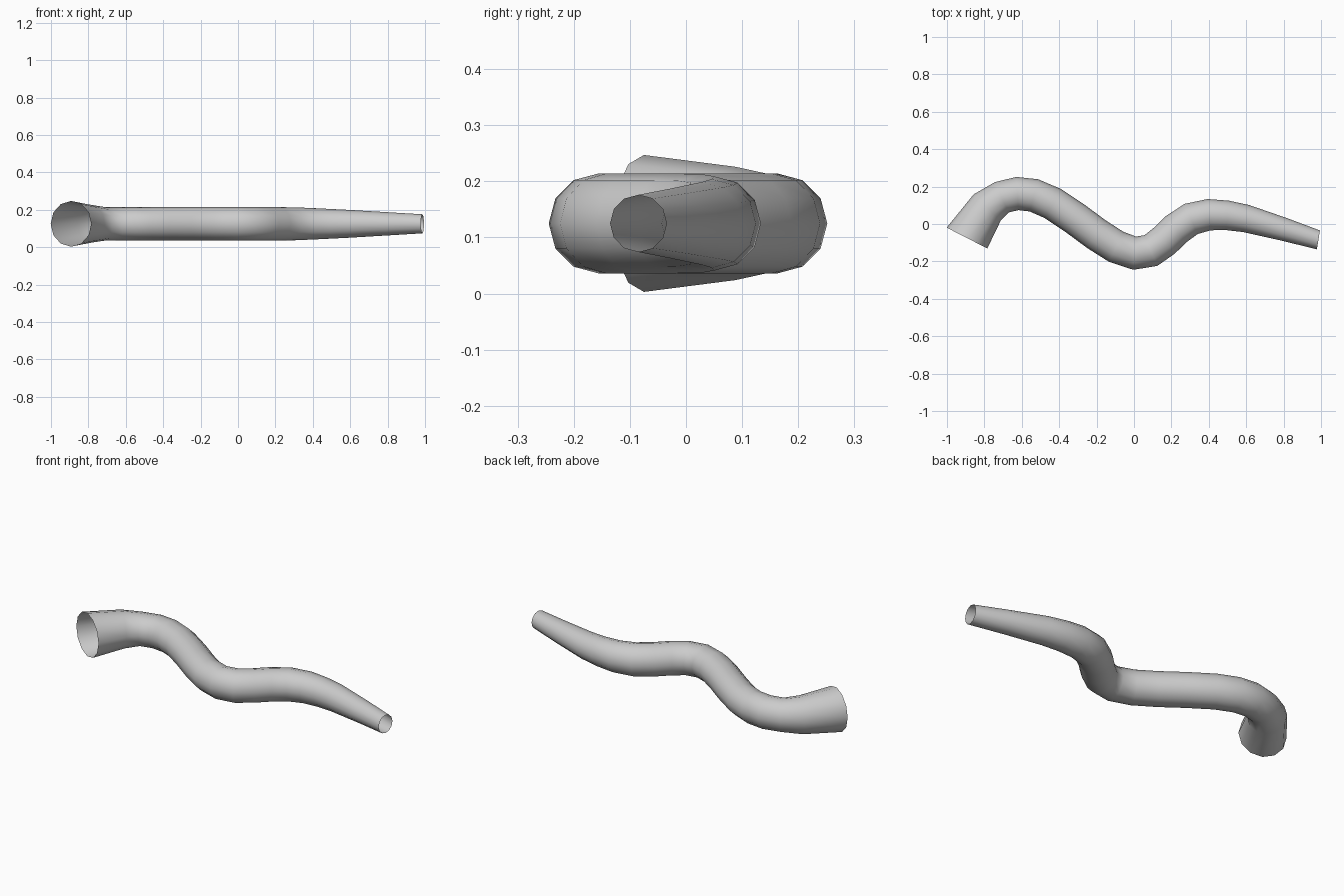
import bpy, bmesh, math
from mathutils import Vector

if "Cube" in bpy.data.objects:
    bpy.data.objects.remove(bpy.data.objects["Cube"])

SIDES = 12
MID_Z = 0.125

# Centre line of the pipe: x, y, radius
path = [
    (-0.893, -0.075, 0.122), (-0.785, 0.088, 0.101), (-0.707, 0.143, 0.089),
    (-0.623, 0.163, 0.089), (-0.535, 0.153, 0.089), (-0.435, 0.110, 0.089),
    (-0.315, 0.030, 0.089), (-0.200, -0.055, 0.089), (-0.095, -0.122, 0.089),
    (0.004, -0.156, 0.089), (0.090, -0.142, 0.089), (0.160, -0.091, 0.089),
    (0.225, -0.028, 0.089), (0.305, 0.027, 0.088), (0.402, 0.050, 0.084),
    (0.500, 0.046, 0.079), (0.600, 0.029, 0.074), (0.800, -0.028, 0.062),
    (0.986, -0.085, 0.051),
]
# Facing of the two open mouths
start_dir, end_dir = Vector((0.11, 0.215)), Vector((0.1, -0.016))

bm = bmesh.new()
rings = []
for i, (x, y, r) in enumerate(path):
    if i == 0:
        t = start_dir.normalized()
    elif i == len(path) - 1:
        t = end_dir.normalized()
    else:
        here = Vector((x, y))
        t = ((here - Vector(path[i - 1][:2])).normalized()
             + (Vector(path[i + 1][:2]) - here).normalized()).normalized()
    ring = []
    for k in range(SIDES):
        a = 2 * math.pi * k / SIDES
        side = r * math.cos(a)
        ring.append(bm.verts.new((x - t.y * side, y + t.x * side,
                                  MID_Z + r * math.sin(a))))
    rings.append(ring)

# Skin between rings, both ends stay open
for a, b in zip(rings, rings[1:]):
    for k in range(SIDES):
        n = (k + 1) % SIDES
        bm.faces.new((a[k], a[n], b[n], b[k])).smooth = True
bmesh.ops.recalc_face_normals(bm, faces=bm.faces)

mesh = bpy.data.meshes.new("winding_pipe")
bm.to_mesh(mesh)
bm.free()
pipe = bpy.data.objects.new("winding_pipe", mesh)
bpy.context.collection.objects.link(pipe)
